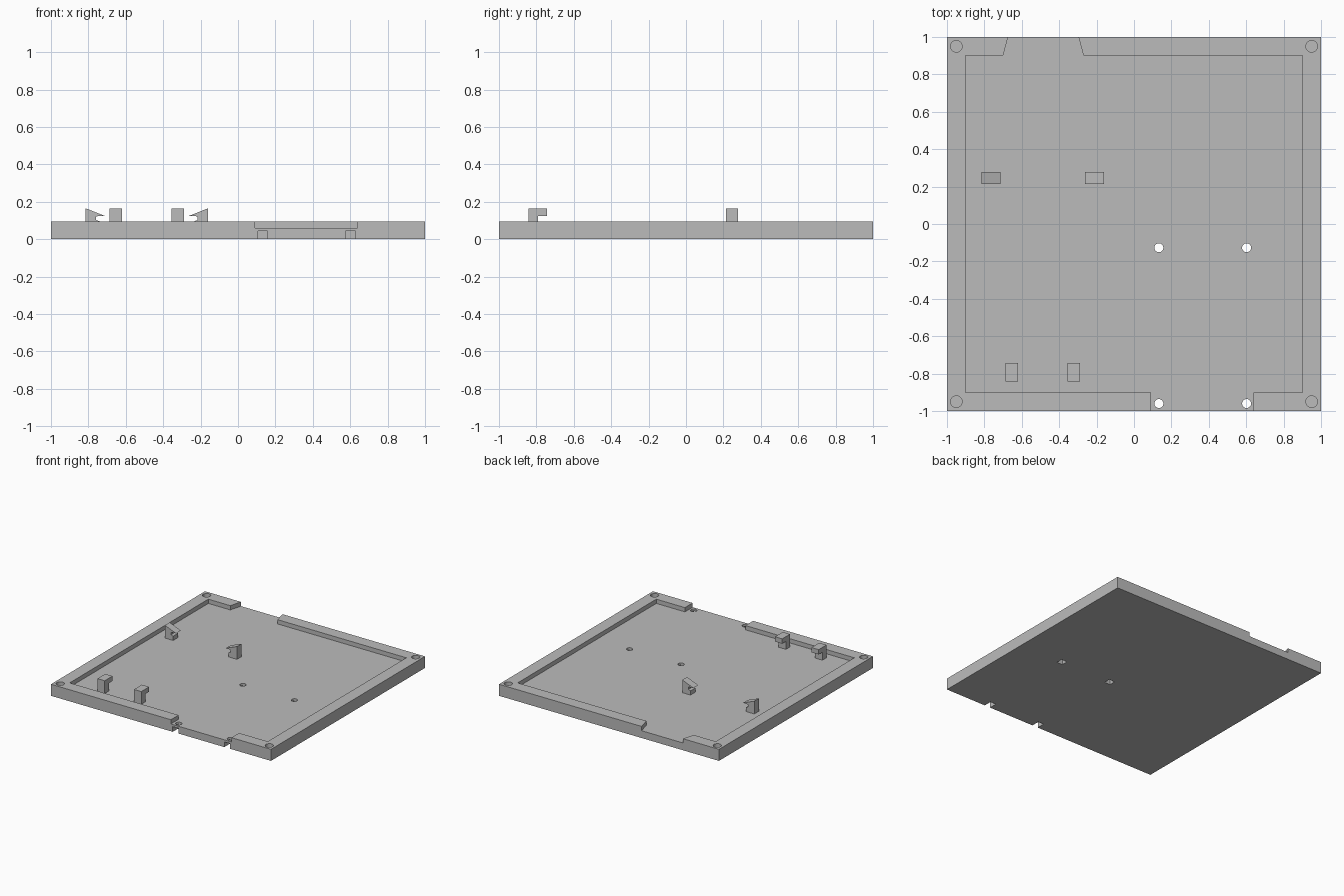
import bpy
import bmesh
from math import cos, sin, tau
from mathutils import Vector

cube = bpy.data.objects.get("Cube")
if cube:
    bpy.data.objects.remove(cube, do_unlink=True)

grey = bpy.data.materials.new("plain grey")
grey.use_nodes = True
colour = (0.5, 0.5, 0.5, 1)
grey.diffuse_color = colour
grey.node_tree.nodes["Principled BSDF"].inputs["Base Color"].default_value = colour

FLOOR, RIM, TOP = 0.06, 0.095, 0.165


def prism(name, points, sweep):
    """Extrude a closed outline of 3D points along a vector."""
    bm = bmesh.new()
    face = bm.faces.new([bm.verts.new(p) for p in points])
    new = bmesh.ops.extrude_face_region(bm, geom=[face])["geom"]
    verts = [v for v in new if isinstance(v, bmesh.types.BMVert)]
    bmesh.ops.translate(bm, vec=Vector(sweep), verts=verts)
    bmesh.ops.recalc_face_normals(bm, faces=bm.faces)
    mesh = bpy.data.meshes.new(name)
    bm.to_mesh(mesh)
    bm.free()
    mesh.materials.append(grey)
    obj = bpy.data.objects.new(name, mesh)
    bpy.context.scene.collection.objects.link(obj)
    return obj


def upright(name, outline, z0, z1):
    return prism(name, [(x, y, z0) for x, y in outline], (0, 0, z1 - z0))


def box(name, x0, x1, y0, y1, z0, z1):
    return upright(name, [(x0, y0), (x1, y0), (x1, y1), (x0, y1)], z0, z1)


def cylinder(name, x, y, r, z0, z1, n=32):
    ring = [(x + r * cos(tau * i / n), y + r * sin(tau * i / n)) for i in range(n)]
    return upright(name, ring, z0, z1)


# Base plate
plate = box("base_plate", -1, 1, -1, 1, 0, RIM)

# Tray recess with a square front gap and a flared back gap
E = 1.02
tray = [(-0.9, -0.9), (0.09, -0.9), (0.09, -E), (0.64, -E), (0.64, -0.9),
        (0.9, -0.9), (0.9, 0.9), (-0.27, 0.9), (-0.302, E), (-0.668, E),
        (-0.7, 0.9), (-0.9, 0.9)]
cutters = [upright("tray_cutter", tray, FLOOR, 0.2)]

# Blind corner holes
for sx in (-1, 1):
    for sy in (-1, 1):
        cutters.append(cylinder("corner_cutter", sx * 0.95, sy * 0.95, 0.031, 0.03, 0.2))

# Screw holes with square nut pockets underneath
for x in (0.133, 0.602):
    for y, front in ((-0.127, -0.154), (-0.96, -E)):
        cutters.append(box("pocket_cutter", x - 0.026, x + 0.026, front, y + 0.027, -0.05, 0.043))
        cutters.append(cylinder("screw_cutter", x, y, 0.024, -0.1, 0.2))

for cutter in cutters:
    cutter.hide_render = True
    mod = plate.modifiers.new("cut", "BOOLEAN")
    mod.operation = "DIFFERENCE"
    mod.solver = "EXACT"
    mod.object = cutter

# Bake the cuts and remove the cutters
graph = bpy.context.evaluated_depsgraph_get()
cut_mesh = bpy.data.meshes.new_from_object(plate.evaluated_get(graph))
plate.modifiers.clear()
plate.data = cut_mesh
for cutter in cutters:
    bpy.data.objects.remove(cutter, do_unlink=True)

# Square hooks at the front
SUNK = FLOOR - 0.01
hook = [(-0.843, SUNK), (-0.79, SUNK), (-0.79, 0.125), (-0.742, 0.125),
        (-0.742, TOP), (-0.843, TOP)]
for side, x in (("right", -0.687), ("left", -0.355)):
    prism("front_hook_" + side, [(x, y, z) for y, z in hook], (0.066, 0, 0))

# Sloped snap clips facing each other at the back
clip = [(0, SUNK), (0.075, SUNK), (0.075, 0.095), (0.057, 0.102),
        (0.057, 0.122), (0.101, 0.125), (0, TOP)]
for side, x, d in (("right", -0.815, 1), ("left", -0.16, -1)):
    prism("snap_clip_" + side, [(x + d * u, 0.215, z) for u, z in clip], (0, 0.062, 0))
